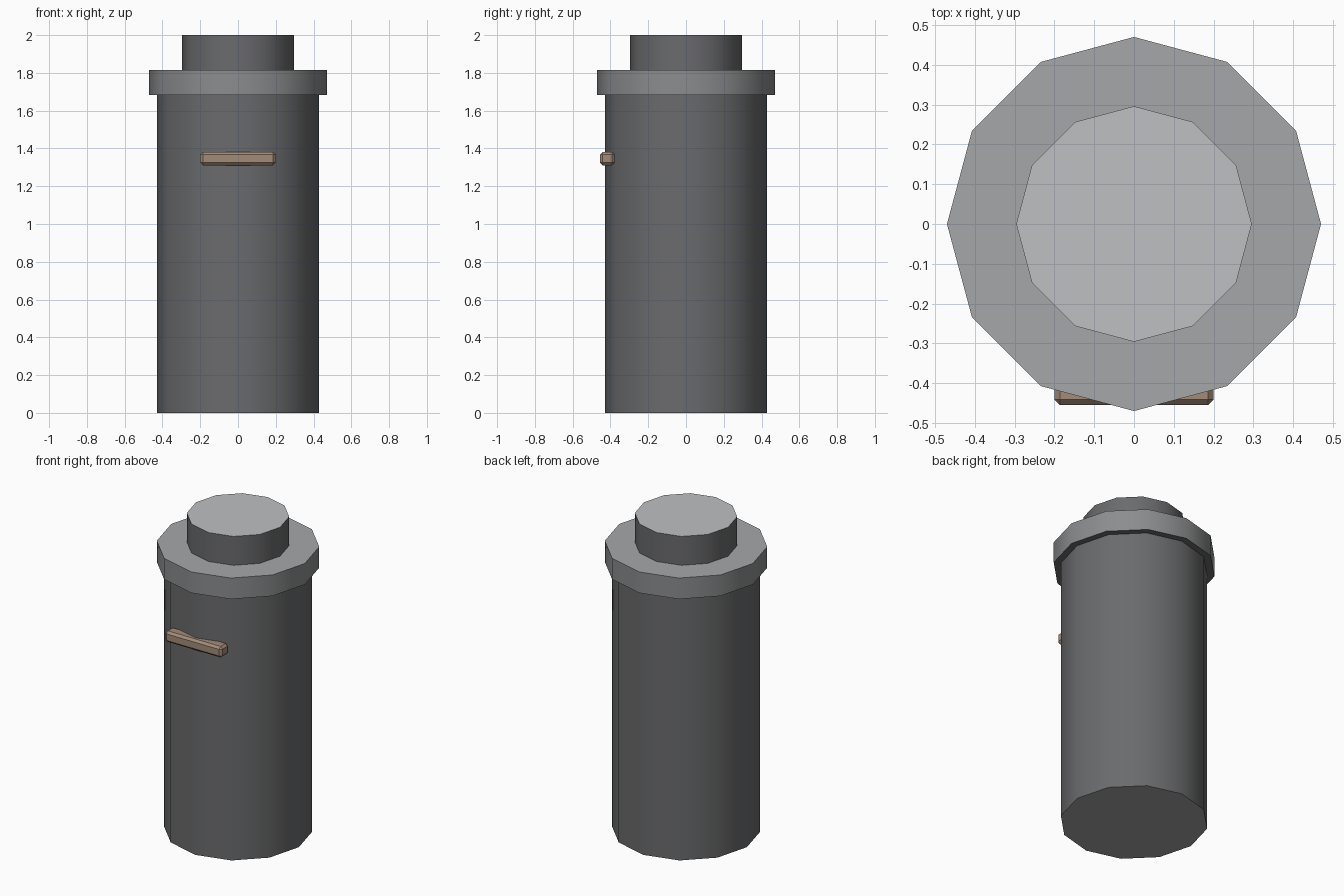
import bpy
import math

if "Cube" in bpy.data.objects:
    bpy.data.objects.remove(bpy.data.objects["Cube"])


def material(name, r, g, b):
    mat = bpy.data.materials.new(name)
    mat.diffuse_color = (r, g, b, 1)
    mat.use_nodes = True
    mat.node_tree.nodes["Principled BSDF"].inputs["Base Color"].default_value = mat.diffuse_color
    return mat


dark = material("dark_metal", 0.145, 0.147, 0.152)
mid = material("mid_metal", 0.26, 0.265, 0.27)
ledge = material("ledge_metal", 0.38, 0.39, 0.40)
light = material("light_metal", 0.51, 0.53, 0.54)
under = material("underside", 0.37, 0.37, 0.375)
brown = material("brown", 0.37, 0.26, 0.19)


def drum(name, radius, z0, z1, side, top, bottom):
    # twelve-sided solid with corners on the x and y axes
    bpy.ops.mesh.primitive_cylinder_add(vertices=12, radius=radius, depth=z1 - z0,
                                        location=(0, 0, (z0 + z1) / 2))
    obj = bpy.context.object
    obj.name = name
    bpy.ops.object.shade_smooth_by_angle(angle=math.radians(35))
    for mat in (side, top, bottom):
        obj.data.materials.append(mat)
    for face in obj.data.polygons:
        face.material_index = 1 if face.normal.z > 0.5 else 2 if face.normal.z < -0.5 else 0
    return obj


# Canister: body, wide collar, narrow cap
drum("body", 0.428, 0.0, 1.70, dark, dark, under)
drum("collar", 0.47, 1.682, 1.816, mid, ledge, dark)
drum("cap", 0.296, 1.80, 2.0, dark, light, dark)

# Small chamfered bar half sunk into the front
bpy.ops.mesh.primitive_cube_add(size=1, location=(0, -0.416, 1.346))
bar = bpy.context.object
bar.name = "front_bar"
bar.scale = (0.40, 0.078, 0.07)
bpy.ops.object.transform_apply(location=False, rotation=False, scale=True)
bevel = bar.modifiers.new("chamfer", "BEVEL")
bevel.width = 0.014
bevel.segments = 1
bar.data.materials.append(brown)
